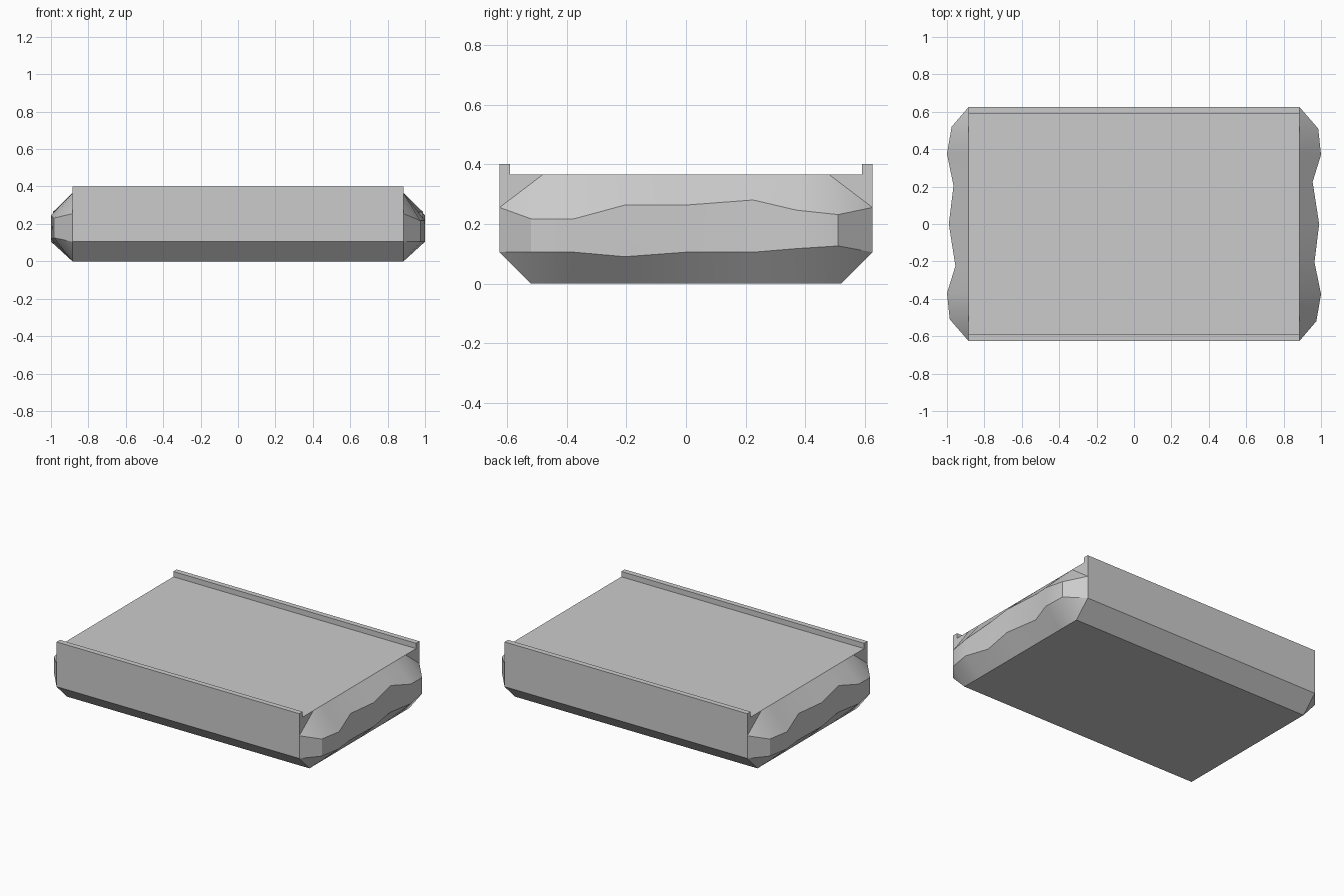
import bpy, bmesh, math

cube = bpy.data.objects.get("Cube")
if cube:
    bpy.data.objects.remove(cube, do_unlink=True)

HALF_LENGTH = 0.885
HALF_WIDTH = 0.625

grey = bpy.data.materials.new("plain grey")
grey.use_nodes = True
grey.diffuse_color = (0.6, 0.6, 0.6, 1)
grey.node_tree.nodes["Principled BSDF"].inputs["Base Color"].default_value = (0.6, 0.6, 0.6, 1)


def add_object(name, bm):
    mesh = bpy.data.meshes.new(name)
    bm.to_mesh(mesh)
    bm.free()
    mesh.materials.append(grey)
    obj = bpy.data.objects.new(name, mesh)
    bpy.context.collection.objects.link(obj)
    return obj


# Slab with chamfered underside and a raised lip along both long edges
half = [(0.52, 0), (HALF_WIDTH, 0.105), (HALF_WIDTH, 0.4), (0.59, 0.4), (0.59, 0.365)]
profile = half + [(-y, z) for y, z in reversed(half)]
bm = bmesh.new()
section = bm.faces.new([bm.verts.new((-HALF_LENGTH, y, z)) for y, z in profile])
extruded = bmesh.ops.extrude_face_region(bm, geom=[section], use_keep_orig=True)["geom"]
bmesh.ops.translate(bm, vec=(2 * HALF_LENGTH, 0, 0),
                    verts=[v for v in extruded if isinstance(v, bmesh.types.BMVert)])
bmesh.ops.recalc_face_normals(bm, faces=bm.faces)
add_object("slab_body", bm)

# Rough broken end: y, outward x, lower ridge z, upper ridge z
ridge = [
    (-0.625, 0.885, 0.105, 0.255),
    (-0.52, 0.975, 0.105, 0.217),
    (-0.375, 1.0, 0.105, 0.217),
    (-0.205, 0.965, 0.09, 0.263),
    (0.0, 0.99, 0.105, 0.263),
    (0.225, 0.955, 0.105, 0.28),
    (0.37, 1.0, 0.117, 0.246),
    (0.51, 0.985, 0.126, 0.231),
    (0.625, 0.885, 0.105, 0.255),
]


def tuck(y, limit):
    """Pull the outer columns in to the corner of the slab edge."""
    return math.copysign(limit, y) if abs(y) > 0.5 else y


def add_rough_end(name, turn):
    bm = bmesh.new()
    rows = [
        [(HALF_LENGTH, tuck(y, 0.52), 0) for y, x, lo, hi in ridge],
        [(x, y, lo) for y, x, lo, hi in ridge],
        [(x, y, hi) for y, x, lo, hi in ridge],
        [(HALF_LENGTH, tuck(y, 0.48), 0.365) for y, x, lo, hi in ridge],
    ]
    grid = [[bm.verts.new(p) for p in row] for row in rows]
    for low, high in zip(grid, grid[1:]):
        for i in range(len(ridge) - 1):
            bm.faces.new((low[i], low[i + 1], high[i + 1], high[i])).smooth = True
    bmesh.ops.remove_doubles(bm, verts=bm.verts, dist=0.0005)
    obj = add_object(name, bm)
    obj.data.set_sharp_from_angle(angle=math.radians(30))
    obj.rotation_euler.z = turn


add_rough_end("rough_end_left", 0)
add_rough_end("rough_end_right", math.pi)
